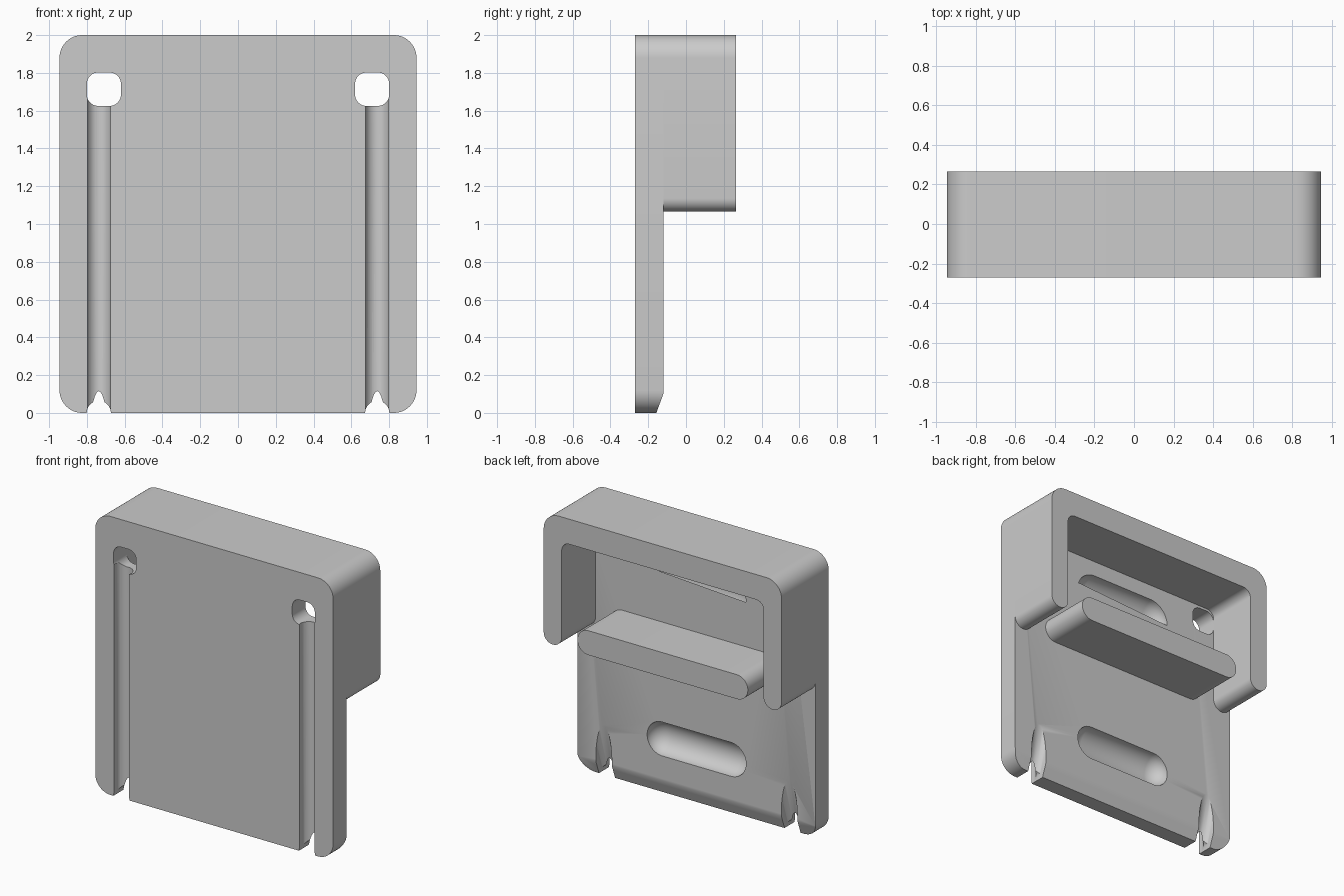
import bpy, bmesh, math
from mathutils import Vector, Matrix

cube = bpy.data.objects.get("Cube")
if cube:
    bpy.data.objects.remove(cube)

grey = bpy.data.materials.new("plain grey")
grey.use_nodes = True
grey.diffuse_color = (0.6, 0.6, 0.6, 1)
grey.node_tree.nodes["Principled BSDF"].inputs["Base Color"].default_value = (0.6, 0.6, 0.6, 1)

FRONT, FACE, BACK = -0.27, -0.12, 0.265
WIDE = 0.945


def finish(name, bm):
    bmesh.ops.recalc_face_normals(bm, faces=bm.faces)
    mesh = bpy.data.meshes.new(name)
    bm.to_mesh(mesh)
    bm.free()
    mesh.materials.append(grey)
    obj = bpy.data.objects.new(name, mesh)
    bpy.context.collection.objects.link(obj)
    return obj


def fillet(corners, steps=12):
    """Round each (x, z, radius) corner of an outline."""
    out = []
    for i, (x, z, r) in enumerate(corners):
        p = Vector((x, z))
        a = (Vector(corners[i - 1][:2]) - p).normalized()
        b = (Vector(corners[(i + 1) % len(corners)][:2]) - p).normalized()
        if r == 0:
            out.append(p)
            continue
        # all corners are square, so the arc centre lies on both offsets
        centre = p + (a + b) * r
        for k in range(steps + 1):
            t = k / steps * math.pi / 2
            out.append(centre - b * r * math.cos(t) - a * r * math.sin(t))
    return out


def extrude(name, corners, y0, y1):
    bm = bmesh.new()
    face = bm.faces.new([bm.verts.new((p.x, y0, p.y)) for p in fillet(corners)])
    new = bmesh.ops.extrude_face_region(bm, geom=[face])["geom"]
    verts = [g for g in new if isinstance(g, bmesh.types.BMVert)]
    bmesh.ops.translate(bm, verts=verts, vec=(0, y1 - y0, 0))
    return finish(name, bm)


def box(x0, x1, z0, z1, r):
    return [(x0, z0, r), (x1, z0, r), (x1, z1, r), (x0, z1, r)]


def rod(name, start, end, r):
    start, end = Vector(start), Vector(end)
    axis = end - start
    bm = bmesh.new()
    place = Matrix.Translation((start + end) / 2) @ axis.to_track_quat("Z", "Y").to_matrix().to_4x4()
    bmesh.ops.create_cone(bm, cap_ends=True, segments=40, radius1=r, radius2=r,
                          depth=axis.length, matrix=place)
    return finish(name, bm)


def pill(name, z, half_length, r, depth):
    """Long rounded pocket cutter centred on the back face of the plate."""
    bm = bmesh.new()
    bmesh.ops.create_uvsphere(bm, u_segments=40, v_segments=21, radius=r,
                              matrix=Matrix.Rotation(math.pi / 2, 4, "Y"))
    for v in bm.verts:
        v.co.x += math.copysign(half_length - r, v.co.x)
        v.co.y = v.co.y * depth / r + FACE
        v.co.z += z
    return finish(name, bm)


def cut(obj, cutter):
    cutter.hide_render = True
    mod = obj.modifiers.new("cut", "BOOLEAN")
    mod.operation, mod.solver, mod.object = "DIFFERENCE", "EXACT", cutter
    bpy.context.view_layer.objects.active = obj
    bpy.ops.object.modifier_apply(modifier=mod.name)
    bpy.data.objects.remove(cutter)


# Front plate with a sloped lower back edge
plate = extrude("front_plate", box(-WIDE, WIDE, 0, 2, 0.12), FRONT, FACE)
bm = bmesh.new()
bm.from_mesh(plate.data)
res = bmesh.ops.bisect_plane(bm, geom=bm.verts[:] + bm.edges[:] + bm.faces[:],
                             plane_co=(0, FACE, 0.1), plane_no=(0, 0.1, -0.037),
                             clear_outer=True)
rim = [g for g in res["geom_cut"] if isinstance(g, bmesh.types.BMEdge)]
bmesh.ops.holes_fill(bm, edges=rim, sides=0)
bmesh.ops.recalc_face_normals(bm, faces=bm.faces)
bm.to_mesh(plate.data)
bm.free()

# Cord holes, front grooves, bottom notches and slanted back grooves
R = 0.064
for s in (-1, 1):
    x = s * 0.737
    cut(plate, rod("groove_cutter", (x, -0.25, -0.2), (x, -0.25, 1.66), R))
    lo, hi = sorted((s * 0.62, s * 0.8))
    cut(plate, extrude("hole_cutter", box(lo, hi, 1.625, 1.802, 0.06), -0.4, 0))
    cut(plate, rod("notch_cutter", (x, -0.4, 0), (x, 0.1, 0), R))
    cut(plate, rod("back_groove_cutter", (x, -0.16, -0.04), (x, 0.01, 0.62), R))

# Rounded pockets in the back of the plate
cut(plate, pill("lower_pocket_cutter", 0.4, 0.393, 0.122, 0.11))
cut(plate, pill("upper_pocket_cutter", 1.56, 0.393, 0.15, 0.12))

# Hood: an upside-down U with round leg ends
IN, LOW, TOP, LEG = 0.802, 1.065, 1.82, 0.0714
hood = extrude("rear_hood", [
    (WIDE, LOW, LEG), (WIDE, 2, 0.12), (-WIDE, 2, 0.12), (-WIDE, LOW, LEG),
    (-IN, LOW, LEG), (-IN, TOP, 0.06), (IN, TOP, 0.06), (IN, LOW, LEG)], FACE, BACK)

# Winding bar between the legs
bar = extrude("rear_bar", box(-0.677, 0.677, LOW, 1.24, 0.0874), FACE, BACK)

for obj in (plate, hood, bar):
    bpy.ops.object.select_all(action="DESELECT")
    obj.select_set(True)
    bpy.context.view_layer.objects.active = obj
    bpy.ops.object.shade_smooth_by_angle(angle=math.radians(30))
